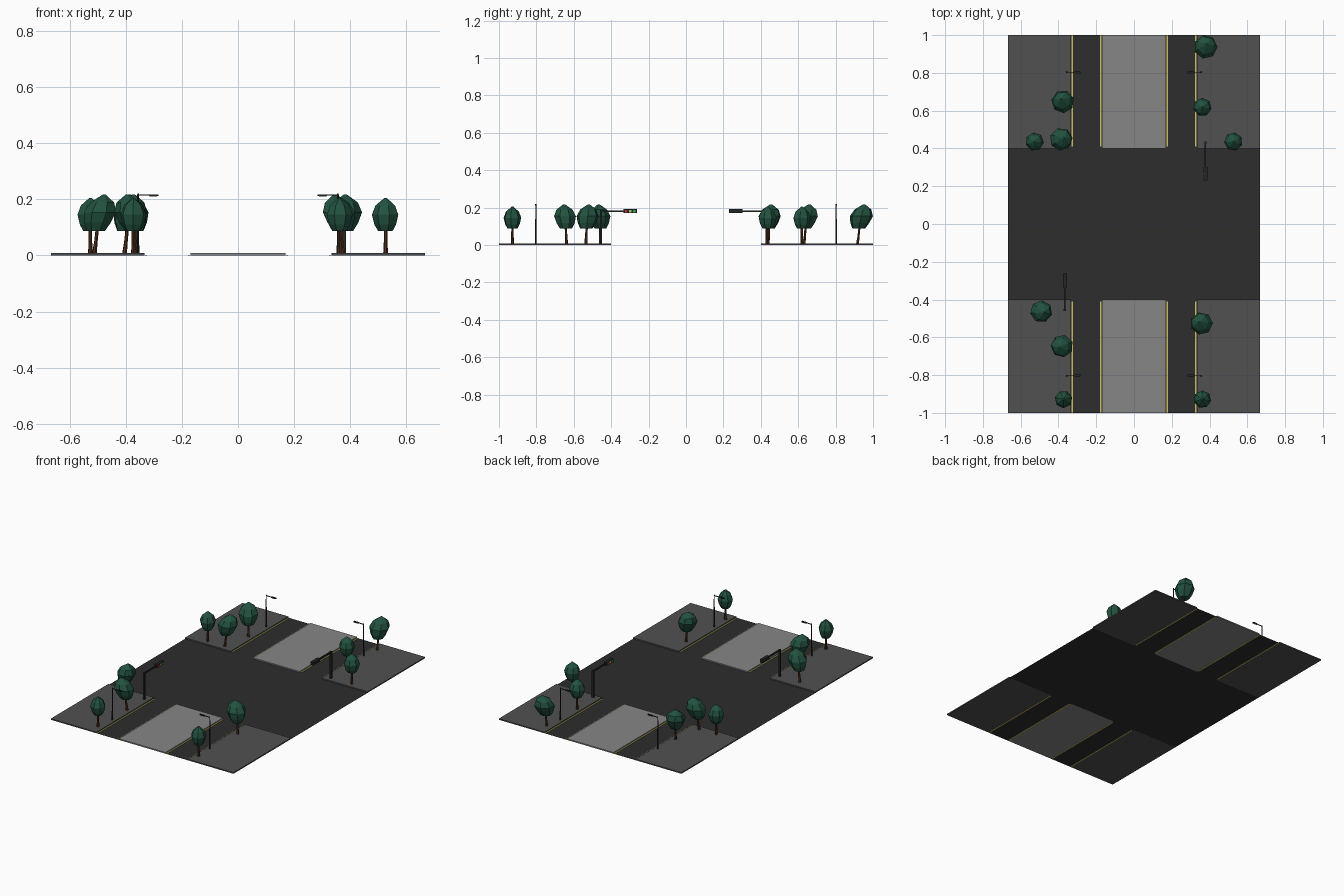
import bpy, bmesh, math
from mathutils import Vector

if "Cube" in bpy.data.objects:
    bpy.data.objects.remove(bpy.data.objects["Cube"])


def material(name, r, g, b):
    m = bpy.data.materials.new(name)
    m.diffuse_color = (r, g, b, 1)
    m.use_nodes = True
    m.node_tree.nodes["Principled BSDF"].inputs["Base Color"].default_value = m.diffuse_color
    return m


ROAD = material("asphalt", 0.026, 0.026, 0.026)
WALK = material("sidewalk grey", 0.083, 0.083, 0.083)
MEDIAN = material("light concrete", 0.24, 0.24, 0.24)
YELLOW = material("line yellow", 0.62, 0.52, 0.12)
LEAF = material("leaf green", 0.016, 0.085, 0.05)
BARK = material("bark brown", 0.075, 0.028, 0.011)
METAL = material("dark metal", 0.017, 0.018, 0.02)
RED = material("signal red", 0.6, 0.03, 0.02)
GREEN = material("signal green", 0.03, 0.5, 0.08)
LAMP = material("lamp grey", 0.2, 0.2, 0.2)


def finish(name, bm, mat):
    bmesh.ops.recalc_face_normals(bm, faces=bm.faces)
    me = bpy.data.meshes.new(name)
    bm.to_mesh(me)
    bm.free()
    me.materials.append(mat)
    ob = bpy.data.objects.new(name, me)
    bpy.context.collection.objects.link(ob)
    return ob


def box(name, lo, hi, mat):
    bm = bmesh.new()
    bmesh.ops.create_cube(bm, size=1)
    for v in bm.verts:
        v.co = Vector([(a + b) / 2 + c * (b - a) for a, b, c in zip(lo, hi, v.co)])
    return finish(name, bm, mat)


def sheet(name, x0, x1, y0, y1, mat, z=0.0):
    bm = bmesh.new()
    bm.faces.new([bm.verts.new(p) for p in
                  ((x0, y0, z), (x1, y0, z), (x1, y1, z), (x0, y1, z))])
    bm.normal_update()
    if bm.faces[:][0].normal.z < 0:
        bmesh.ops.reverse_faces(bm, faces=bm.faces)
    me = bpy.data.meshes.new(name)
    bm.to_mesh(me)
    bm.free()
    me.materials.append(mat)
    bpy.context.collection.objects.link(bpy.data.objects.new(name, me))


def loft(name, rings, sides, mat, turn=0.0):
    """Skin rings of (x, y, z, radius), each twisted by half a step when faceted."""
    bm = bmesh.new()
    loops = []
    for x, y, z, r in rings:
        loops.append([bm.verts.new((x + r * math.cos(turn + 2 * math.pi * i / sides),
                                    y + r * math.sin(turn + 2 * math.pi * i / sides), z))
                      for i in range(sides)])
    for a, b in zip(loops, loops[1:]):
        for i in range(sides):
            j = (i + 1) % sides
            bm.faces.new((a[i], a[j], b[j], b[i]))
    bm.faces.new(loops[0])
    bm.faces.new(loops[-1])
    bmesh.ops.triangulate(bm, faces=bm.faces)
    return finish(name, bm, mat)


# road surface: the cross street plus the lanes beside each median
W, H = 0.667, 0.008
sheet("cross_street", -W, W, -0.4, 0.4, ROAD)
for sy in (-1, 1):
    y0, y1 = sorted((0.4 * sy, 1.0 * sy))
    l0, l1 = sorted((0.41 * sy, 1.0 * sy))
    box("median", (-0.17, y0, 0), (0.17, y1, H), MEDIAN)
    for sx in (-1, 1):
        a, b = sorted((0.17 * sx, 0.333 * sx))
        sheet("lane", a, b, y0, y1, ROAD)
        a, b = sorted((0.333 * sx, W * sx))
        box("sidewalk", (a, y0, 0), (b, y1, H), WALK)
        # edge lines beside the kerbs
        for inner in (0.171, 0.324):
            a, b = sorted((inner * sx, (inner + 0.008) * sx))
            box("edge_line", (a, l0, -0.0003), (b, l1, 0.002), YELLOW)

        # street lamp: pole, arm over the lane, flat head
        px, py = 0.356 * sx, 0.803 * sy
        loft("lamp_pole", [(px, py, 0, 0.005), (px, py, 0.04, 0.004),
                           (px, py, 0.22, 0.003)], 6, METAL)
        a, b = sorted((px, 0.285 * sx))
        box("lamp_arm", (a, py - 0.002, 0.213), (b, py + 0.002, 0.217), METAL)
        a, b = sorted((0.318 * sx, 0.284 * sx))
        box("lamp_head", (a, py - 0.005, 0.212), (b, py + 0.005, 0.218), METAL)
        a, b = sorted((0.315 * sx, 0.288 * sx))
        box("lamp_glass", (a, py - 0.004, 0.2105), (b, py + 0.004, 0.2125), LAMP)

# traffic signals: pole, arm over the crossing, horizontal head with three lights
for s, px, py, yin, yend in ((1, 0.378, 0.43, 0.303, 0.23), (-1, -0.366, -0.455, -0.335, -0.262)):
    box("signal_pole", (px - 0.006, py - 0.006, 0), (px + 0.006, py + 0.006, 0.186), METAL)
    a, b = sorted((py, yin))
    box("signal_arm", (px - 0.004, a, 0.176), (px + 0.004, b, 0.185), METAL)
    a, b = sorted((yin, yend))
    box("signal_head", (px - 0.01, a, 0.17), (px + 0.01, b, 0.191), METAL)
    for k, mat in enumerate((RED, YELLOW, GREEN)):
        cy = yin + (yend - yin) * (0.2 + 0.3 * k)
        xa, xb = sorted((px - 0.010 * s, px - 0.0115 * s))
        box("signal_light", (xa, cy - 0.006, 0.1745), (xb, cy + 0.006, 0.1865), mat)

# trees: small upright and large leaning ones (x, y, radius, lean x, lean y)
CROWN = ((0.087, 0.55), (0.11, 0.82), (0.145, 1.0), (0.178, 0.74), (0.205, 0.08))
TREES = ((0.378, 0.934, 0.063, 0.005, 0.022), (0.362, 0.619, 0.049, 0, 0),
         (0.526, 0.436, 0.049, 0, 0), (-0.375, 0.645, 0.061, -0.012, 0.018),
         (-0.389, 0.447, 0.061, 0.02, 0.01), (-0.526, 0.436, 0.049, 0, 0),
         (-0.495, -0.462, 0.059, 0.022, -0.006), (-0.378, -0.645, 0.06, -0.02, -0.008),
         (-0.373, -0.928, 0.047, 0, 0), (0.36, -0.528, 0.06, -0.018, 0.01),
         (0.362, -0.928, 0.047, 0, 0))
for n, (x, y, r, lx, ly) in enumerate(TREES):
    lean = abs(lx) + abs(ly) > 0
    top = 1.06 if lean else 1.0

    def at(z):
        t = (z - 0.13) / 0.09
        return x + lx * t, y + ly * t
    bx, by = x - lx * 0.8, y - ly * 0.8
    mx, my = at(0.11)
    loft("trunk", [(bx, by, 0, 0.009), ((bx + mx) / 2, (by + my) / 2, 0.05, 0.0065),
                   (mx, my, 0.11, 0.006)], 6, BARK, n)
    loft("tree_crown", [(*at(z), z * (top if z > 0.1 else 1), r * k) for z, k in CROWN],
         7, LEAF, n * 0.7)
